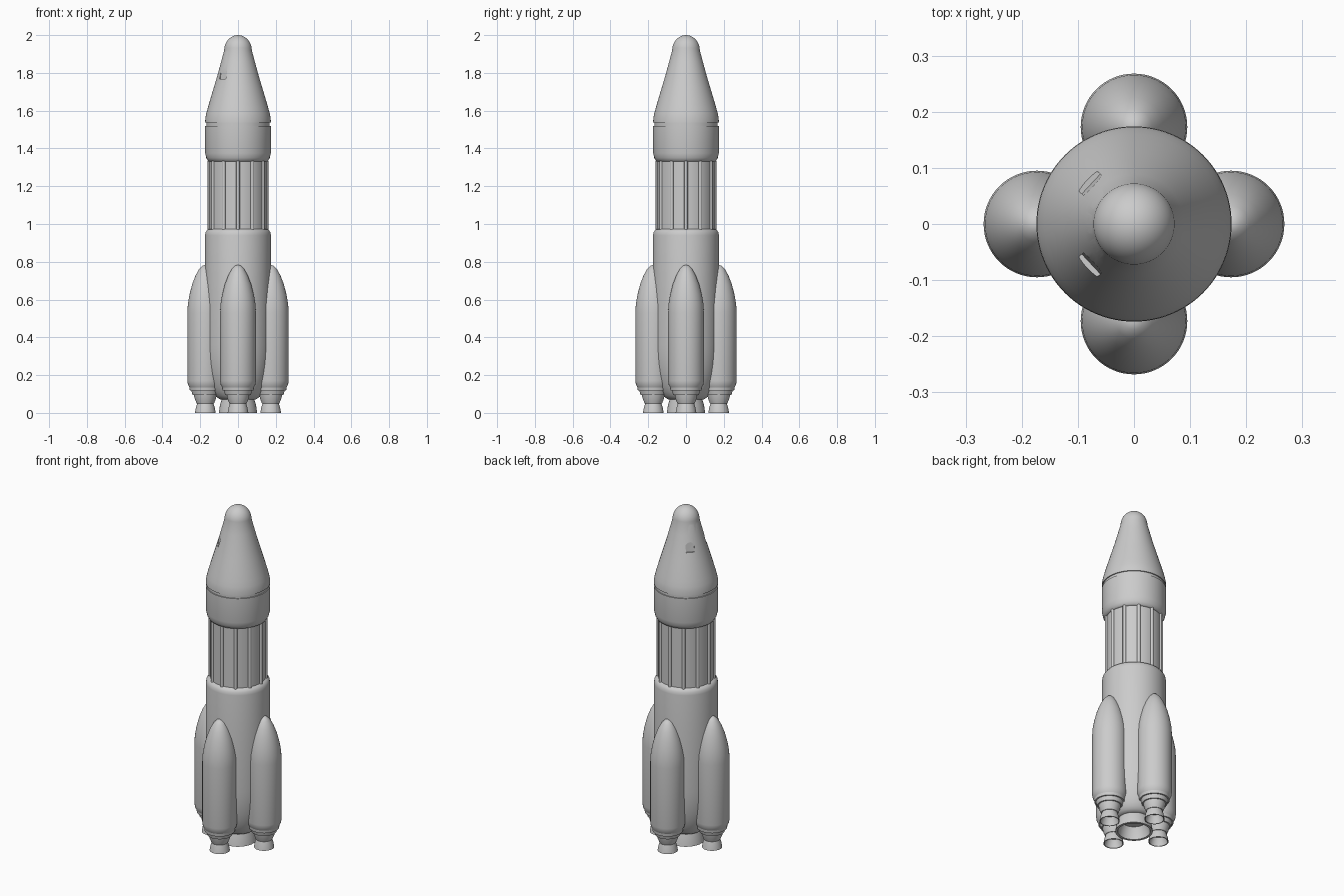
import bpy
import bmesh
from math import radians, cos, sin, pi
from mathutils import Matrix

if "Cube" in bpy.data.objects:
    bpy.data.objects.remove(bpy.data.objects["Cube"], do_unlink=True)

grey = bpy.data.materials.new("light grey")
grey.use_nodes = True
COLOUR = (0.6, 0.6, 0.6, 1)
grey.diffuse_color = COLOUR
grey.node_tree.nodes["Principled BSDF"].inputs["Base Color"].default_value = COLOUR


def make_object(name, bm, location=(0, 0, 0)):
    bmesh.ops.recalc_face_normals(bm, faces=bm.faces)
    mesh = bpy.data.meshes.new(name)
    bm.to_mesh(mesh)
    bm.free()
    mesh.materials.append(grey)
    obj = bpy.data.objects.new(name, mesh)
    obj.location = location
    bpy.context.collection.objects.link(obj)
    return obj


def smooth(obj, angle=35):
    bpy.ops.object.select_all(action="DESELECT")
    obj.select_set(True)
    bpy.context.view_layer.objects.active = obj
    bpy.ops.object.shade_smooth_by_angle(angle=radians(angle))


def lathe(name, profile, location=(0, 0, 0), steps=64):
    """Turn a (radius, height) profile round the z axis."""
    bm = bmesh.new()
    verts = [bm.verts.new((r, 0, z)) for r, z in profile]
    edges = [bm.edges.new(pair) for pair in zip(verts, verts[1:])]
    bmesh.ops.spin(bm, geom=verts + edges, axis=(0, 0, 1), cent=(0, 0, 0),
                   angle=2 * pi, steps=steps)
    bmesh.ops.remove_doubles(bm, verts=bm.verts, dist=0.0002)
    obj = make_object(name, bm, location)
    smooth(obj)
    return obj


def arc(r0, z0, r1, z1, n=6):
    """Quarter ellipse, vertical at (r0, z0) and level at (r1, z1)."""
    return [(r1 + (r0 - r1) * cos(t), z0 + (z1 - z0) * sin(t))
            for t in (pi / 2 * i / n for i in range(n + 1))]


def nozzle(name, top, bottom, height, lip, location):
    """Flared bell with a hollow mouth."""
    mid = top + (bottom - top) * 0.65
    lathe(name, [(0, height), (top, height), (mid, height * 0.5), (bottom, 0),
                 (bottom - lip, 0), (mid - lip, height * 0.4),
                 (top - lip, height * 0.8), (0, height * 0.8)], location, 48)


# Core stage with a rounded base and a shoulder on top
R = 0.174
base = arc(R, 0.36, 0.085, 0.07, 12)[::-1]
lathe("core_stage", [(0, 0.07)] + base +
      [(R, 0.94), (0.171, 0.957), (0.162, 0.97), (0.15, 0.975), (0, 0.975)])
nozzle("core_nozzle", 0.082, 0.102, 0.085, 0.014, (0, 0, 0))

# Ribbed section between the stages
lathe("ribbed_section", [(0, 0.96), (0.151, 0.96), (0.151, 1.345), (0, 1.345)])
for i in range(12):
    a = i * pi / 6
    bm = bmesh.new()
    bmesh.ops.create_cone(bm, cap_ends=True, segments=16, radius1=0.0095,
                          radius2=0.0095, depth=0.365)
    smooth(make_object("rib", bm, (0.151 * cos(a), 0.151 * sin(a), 1.152)))

# Upper stage with a narrow seam below the nose
lathe("upper_stage", [(0, 1.33), (0.152, 1.33), (0.16, 1.335), (0.168, 1.35),
                      (R, 1.375), (R, 1.52), (0.168, 1.52), (0.168, 1.537),
                      (0, 1.537)])

# Nose cone
dome = arc(0.073, 1.92, 0, 2.0, 10)
nose = lathe("nose_cone", [(0, 1.537), (R, 1.537), (0.173, 1.56), (0.168, 1.585),
                           (0.16, 1.615), (0.147, 1.66), (0.129, 1.72),
                           (0.108, 1.79), (0.089, 1.86)] + dome, steps=96)

# Cutters: three round portholes and two notches on the -x side
cutters = []
for deg in (147, 180, 213):
    bm = bmesh.new()
    bmesh.ops.create_cone(bm, cap_ends=True, segments=32, radius1=0.017,
                          radius2=0.017, depth=0.06)
    turn = Matrix.Rotation(radians(deg), 4, "Z")
    bm.transform(turn @ Matrix.Translation((0.096, 0, 1.9))
                 @ Matrix.Rotation(pi / 2 - 0.25, 4, "Y"))
    cutters.append(make_object("porthole_cutter", bm))
for deg in (137, 223):
    bm = bmesh.new()
    bmesh.ops.create_cube(bm, size=1)
    bm.transform(Matrix.Rotation(radians(deg), 4, "Z")
                 @ Matrix.Translation((0.131, 0, 1.805))
                 @ Matrix.Rotation(-0.1, 4, "Y")
                 @ Matrix.Diagonal((0.06, 0.048, 0.07, 1)))
    cutters.append(make_object("notch_cutter", bm))
for cutter in cutters:
    cutter.hide_render = True
    mod = nose.modifiers.new("cut", "BOOLEAN")
    mod.operation = "DIFFERENCE"
    mod.solver = "EXACT"
    mod.object = cutter
graph = bpy.context.evaluated_depsgraph_get()
nose_mesh = bpy.data.meshes.new_from_object(nose.evaluated_get(graph))
nose.modifiers.clear()
nose.data = nose_mesh
for cutter in cutters:
    bpy.data.objects.remove(cutter, do_unlink=True)
smooth(nose, 30)

# Four boosters with stepped collars and bell nozzles
B = 0.095
shell = [(0, 0.135), (0.084, 0.135), (0.092, 0.15), (B, 0.17), (B, 0.53),
         (0.0925, 0.575), (0.084, 0.625), (0.07, 0.68), (0.052, 0.727),
         (0.032, 0.763), (0.016, 0.779), (0, 0.784)]
collar = [(0, 0.05), (0.046, 0.05), (0.056, 0.075), (0.06, 0.095),
          (0.068, 0.095), (0.074, 0.118), (0.082, 0.118), (0.084, 0.135),
          (0, 0.135)]
for side, a in (("left", 0), ("back", 90), ("right", 180), ("front", 270)):
    place = (0.173 * cos(radians(a)), 0.173 * sin(radians(a)), 0)
    lathe(side + "_booster", shell, place)
    lathe(side + "_booster_collar", collar, place)
    nozzle(side + "_booster_nozzle", 0.04, 0.055, 0.058, 0.005, place)
